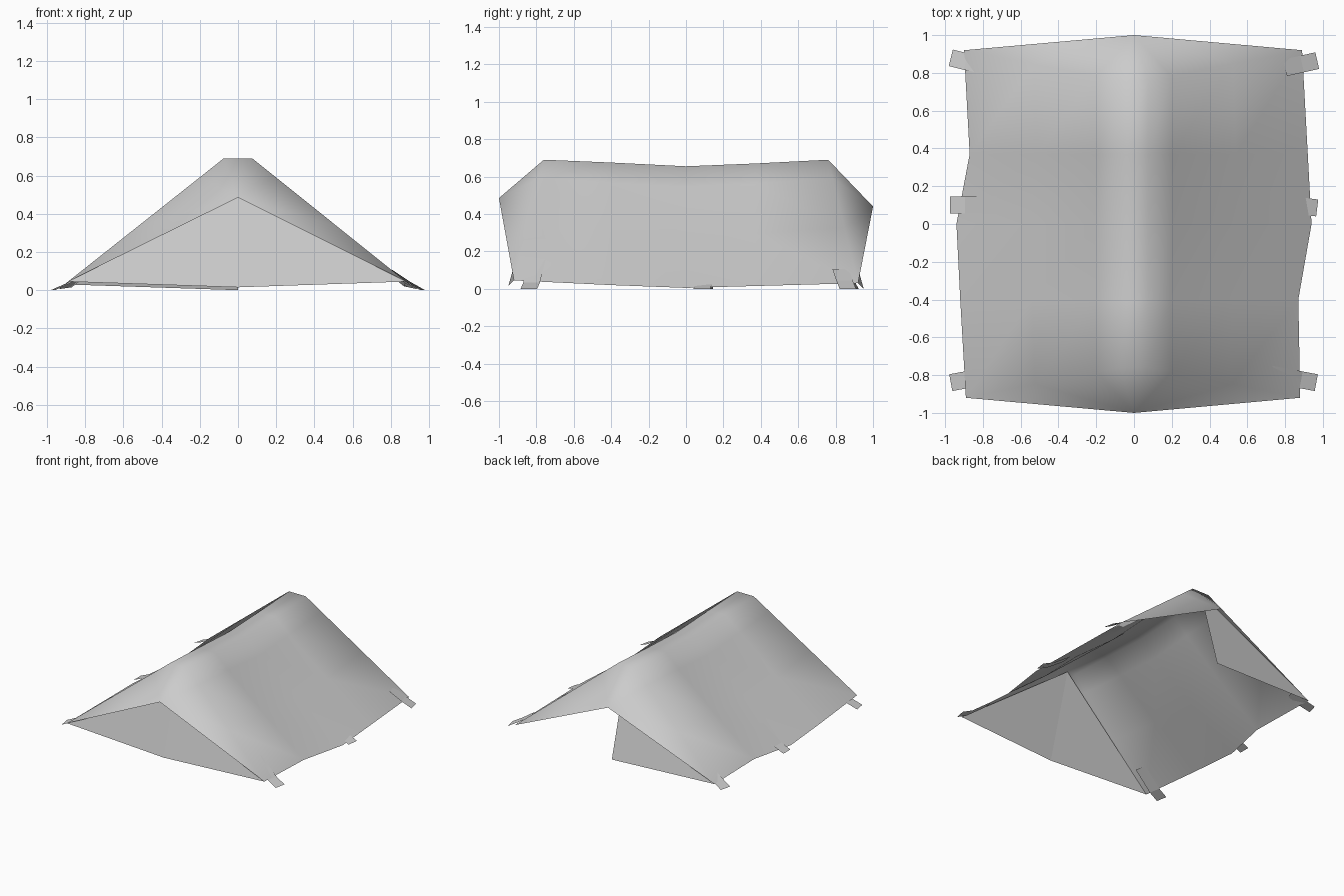
import bpy
import bmesh
from mathutils import Vector

cube = bpy.data.objects.get("Cube")
if cube:
    bpy.data.objects.remove(cube, do_unlink=True)

cloth = bpy.data.materials.new("light_grey_cloth")
cloth.use_nodes = True
grey = (0.6, 0.6, 0.6, 1)
cloth.diffuse_color = grey
cloth.node_tree.nodes["Principled BSDF"].inputs["Base Color"].default_value = grey


def sheet(name, points, faces, smooth=False):
    """A single-skin piece of cloth."""
    bm = bmesh.new()
    verts = [bm.verts.new(p) for p in points]
    for f in faces:
        bm.faces.new([verts[i] for i in f]).smooth = smooth
    mesh = bpy.data.meshes.new(name)
    bm.to_mesh(mesh)
    bm.free()
    mesh.materials.append(cloth)
    obj = bpy.data.objects.new(name, mesh)
    bpy.context.collection.objects.link(obj)
    return obj


# Canopy: cross-sections from front to back, each running from the -x hem to the +x hem
# (ridge y, ridge z, hem y, hem z, hem x on -x side, hem x on +x side, sag)
stations = [
    (-0.76, 0.69, -0.92, 0.045, -0.89, 0.88, 0.0),
    (-0.40, 0.675, -0.40, 0.02, -0.92, 0.87, 0.015),
    (0.00, 0.655, 0.00, 0.005, -0.94, 0.94, 0.025),
    (0.37, 0.67, 0.37, 0.015, -0.87, 0.92, 0.015),
    (0.76, 0.69, 0.92, 0.03, -0.90, 0.89, 0.0),
]
ridge_half = 0.075


def slope(station, hem_x):
    """Points down one side, from the ridge edge to the hem."""
    ry, rz, hy, hz, _, _, sag = station
    top = Vector((ridge_half if hem_x > 0 else -ridge_half, ry, rz))
    hem = Vector((hem_x, hy, hz))
    drop = Vector((0, 0, sag))
    return [top, top.lerp(hem, 0.15) - drop * 0.6, top.lerp(hem, 0.55) - drop, hem]


points, faces = [], []
for st in stations:
    points += slope(st, st[4])[::-1] + slope(st, st[5])
n = len(points) // len(stations)
for s in range(len(stations) - 1):
    for c in range(n - 1):
        a = s * n + c
        faces.append((a, a + 1, a + n + 1, a + n))

# Sloping hoods that reach out to a tip at each end
points += [(0, -1.0, 0.485), (0, 1.0, 0.44)]
tip, last = len(points) - 2, (len(stations) - 1) * n
for c in range(n - 1):
    faces.append((tip, c + 1, c))
    faces.append((tip + 1, last + c, last + c + 1))
sheet("canopy", points, faces, smooth=True)

# Front wall hangs from the ridge end, closed, in two halves
sheet("front_wall",
      [points[0], (0, -0.95, 0.015), points[n - 1], (0, -0.76, 0.685)],
      [(0, 1, 3), (1, 2, 3)])

# Back door flap covers only one half
sheet("back_door_flap", [points[last], (0, 0.76, 0.685), (0, 0.95, 0.0)], [(0, 1, 2)])

# Ground straps: outer end, inward run to the hem, then a run up along the slope
straps = [
    ("front_right", (-0.97, -0.84), (0.08, 0.015, 0.035), (0.16, 0.03, 0.12)),
    ("middle_right", (-0.975, 0.10), (0.08, 0.0, 0.035), (0.17, 0.0, 0.12)),
    ("back_right", (-0.97, 0.88), (0.08, -0.02, 0.035), (0.09, -0.02, 0.05)),
    ("front_left", (0.965, -0.84), (-0.08, 0.015, 0.035), (-0.16, 0.03, 0.12)),
    ("middle_left", (0.97, 0.085), (-0.08, 0.01, 0.03), (-0.15, 0.02, 0.1)),
    ("back_left", (0.97, 0.865), (-0.08, -0.018, 0.045), (-0.09, -0.02, 0.06)),
]
for name, outer, to_hem, up_slope in straps:
    start = Vector((*outer, 0.0))
    hem = start + Vector(to_hem)
    end = hem + Vector(up_slope)
    side = Vector((-to_hem[1], to_hem[0], 0)).normalized() * 0.045
    edge = [p + offset for p in (start, hem, end) for offset in (-side, side)]
    sheet(name + "_strap", edge, [(0, 2, 3, 1), (2, 4, 5, 3)])
